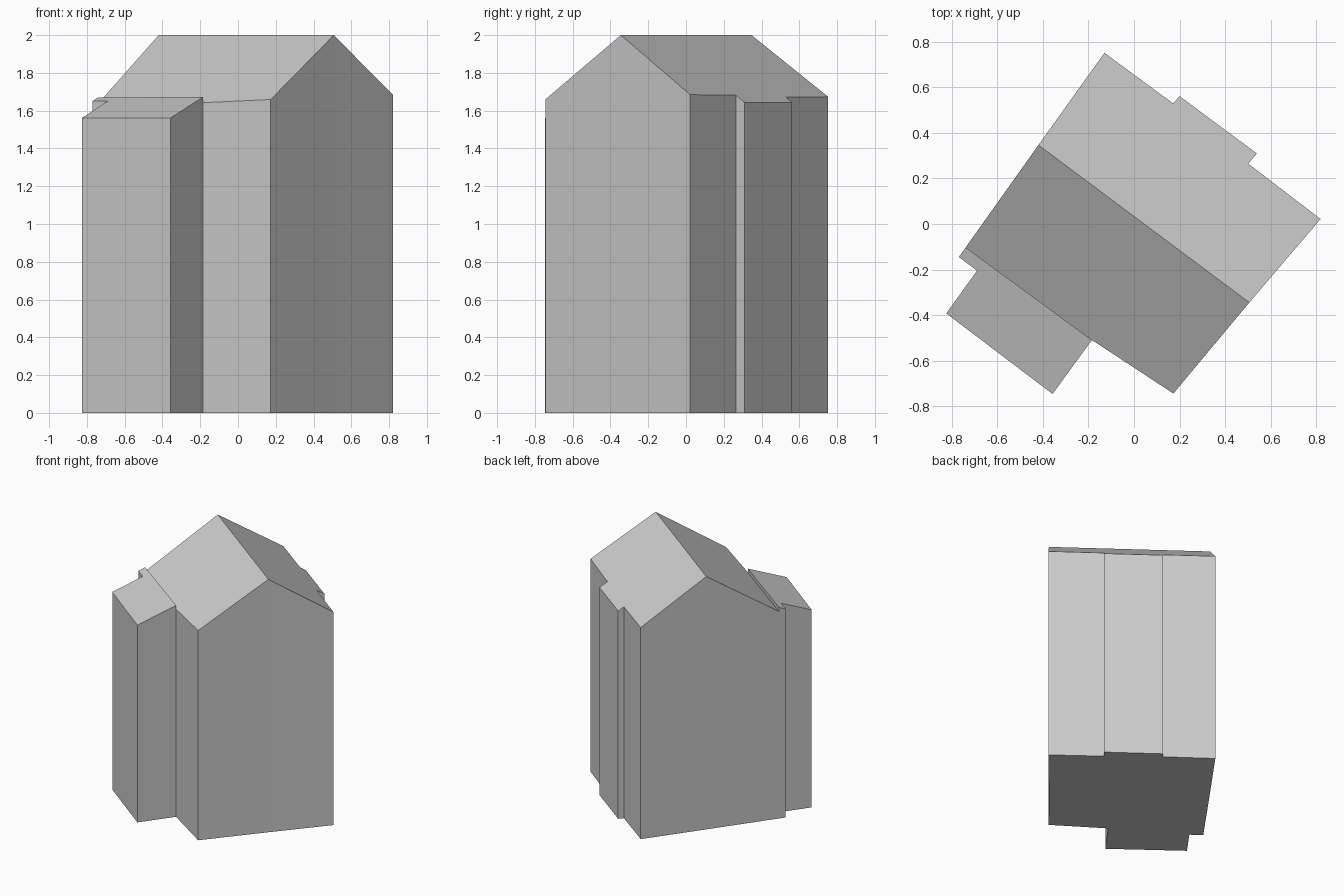
import bpy
import bmesh
from mathutils import Vector

cube = bpy.data.objects.get("Cube")
if cube:
    bpy.data.objects.remove(cube, do_unlink=True)

# One plain grey for the whole building
grey = bpy.data.materials.new("plain_grey")
grey.use_nodes = True
grey.diffuse_color = (0.6, 0.6, 0.6, 1)
grey.node_tree.nodes["Principled BSDF"].inputs["Base Color"].default_value = (0.6, 0.6, 0.6, 1)

# Ridge line, and the roof heights measured by distance from it
ridge_a, ridge_b = Vector((-0.42, 0.347)), Vector((0.507, -0.345))
along = (ridge_b - ridge_a).normalized()
across = Vector((along.y, -along.x))


def offset(p):
    return (Vector(p) - ridge_a).dot(across)


def gable(p):
    return 2 - 0.655 * abs(offset(p))


def lean(p):
    return 1.67 - 0.38 * (abs(offset(p)) - abs(offset(eave_a)))


def finish(name, bm):
    bmesh.ops.recalc_face_normals(bm, faces=bm.faces)
    mesh = bpy.data.meshes.new(name)
    bm.to_mesh(mesh)
    bm.free()
    mesh.materials.append(grey)
    obj = bpy.data.objects.new(name, mesh)
    bpy.context.collection.objects.link(obj)
    return obj


def block(name, outline, height, open_wall, ridge=None):
    """Footprint raised to a sloping roof, with one wall left open."""
    bm = bmesh.new()
    low = [bm.verts.new((*p, 0)) for p in outline]
    top = [bm.verts.new((*p, height(p))) for p in outline]
    bm.faces.new(low)
    bm.faces.new(top)
    for i in range(len(outline)):
        j = (i + 1) % len(outline)
        if i != open_wall:
            bm.faces.new((low[i], low[j], top[j], top[i]))
    if ridge:
        bmesh.ops.connect_verts(bm, verts=[top[i] for i in ridge])
    return finish(name, bm)


# Shared wall line between the house and the side wing
eave_a, eave_b = (-0.74, -0.103), (-0.185, -0.51)

house = [tuple(ridge_a), (-0.13, 0.752), (0.172, 0.53), (0.2, 0.562),
         (0.54, 0.31), (0.502, 0.265), (0.82, 0.022), tuple(ridge_b),
         (0.173, -0.745), eave_b, eave_a]
block("house_body", house, gable, open_wall=9, ridge=(0, 7))

wing = [eave_a, eave_b, (-0.358, -0.747), (-0.825, -0.393),
        (-0.69, -0.205), (-0.77, -0.145)]
block("side_wing", wing, lean, open_wall=0)

# Narrow upstand where the wing roof rises above the main eave
bm = bmesh.new()
bm.faces.new([bm.verts.new((*p, h(p))) for p, h in
              ((eave_a, gable), (eave_b, gable), (eave_b, lean), (eave_a, lean))])
finish("wing_upstand", bm)
